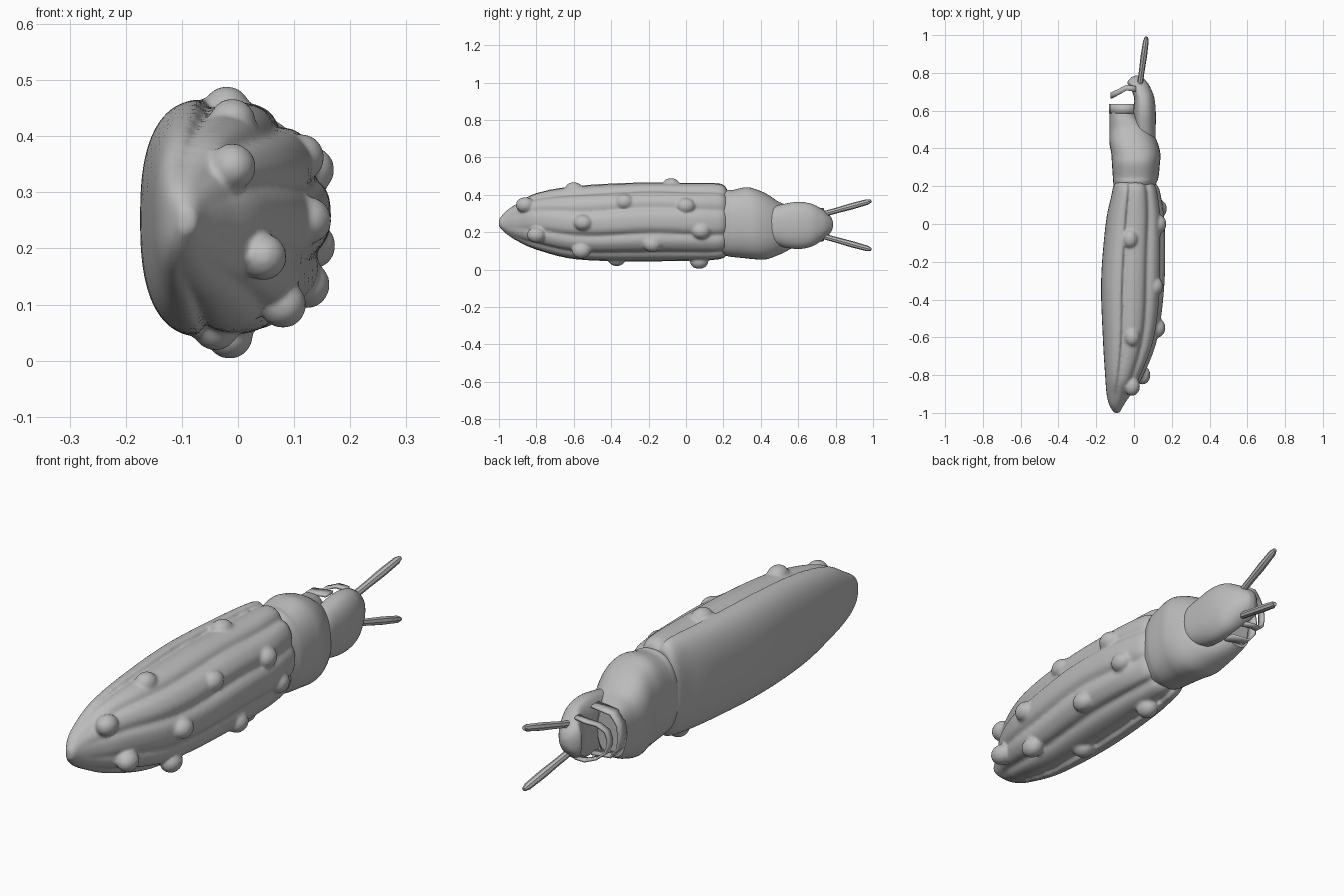
import bpy, bmesh, math
from mathutils import Vector

cube = bpy.data.objects.get("Cube")
if cube:
    bpy.data.objects.remove(cube, do_unlink=True)

grey = bpy.data.materials.new("plain grey")
grey.use_nodes = True
grey.diffuse_color = (0.5, 0.5, 0.5, 1)
grey.node_tree.nodes["Principled BSDF"].inputs["Base Color"].default_value = (0.5, 0.5, 0.5, 1)


def select_only(obj):
    bpy.ops.object.select_all(action='DESELECT')
    obj.select_set(True)
    bpy.context.view_layer.objects.active = obj


def finish(obj, angle=40):
    obj.data.materials.clear()
    obj.data.materials.append(grey)
    select_only(obj)
    bpy.ops.object.shade_smooth_by_angle(angle=math.radians(angle))


def add_mesh(name, bm):
    mesh = bpy.data.meshes.new(name)
    bm.to_mesh(mesh)
    bm.free()
    obj = bpy.data.objects.new(name, mesh)
    bpy.context.collection.objects.link(obj)
    return obj


def smooth_rows(rows, steps):
    """Catmull-Rom interpolation between stations."""
    rows = [Vector(r) for r in rows]
    out = []
    for i in range(len(rows) - 1):
        a, b, c = rows[max(i - 1, 0)], rows[i], rows[i + 1]
        d = rows[min(i + 2, len(rows) - 1)]
        for k in range(steps):
            t = k / steps
            out.append(0.5 * (2 * b + (c - a) * t + (2 * a - 5 * b + 4 * c - d) * t * t
                              + (3 * b - a - 3 * c + d) * t ** 3))
    return out + [rows[-1]]


def power(v, e):
    return math.copysign(abs(v) ** e, v)


def loft(name, stations, split, segments=48, ridge=0.0, steps=4, belly=0.85, back=0.85):
    """Loft along y; each station is y, x min, x max, z min, z max.
    split places the widest point of the section between x min and x max;
    belly and back set how boxy each side of it is."""
    bm = bmesh.new()
    rings = []
    for y, x0, x1, z0, z1 in smooth_rows(stations, steps):
        xc, zc, h = x0 + (x1 - x0) * split, (z0 + z1) / 2, (z1 - z0) / 2
        depth = ridge * min(1, (y + 1) / 0.2)
        ring = []
        for s in range(segments):
            a = 2 * math.pi * s / segments
            c, sn, k = math.cos(a), math.sin(a), 1.0
            if c >= -0.01:
                # rounded, slightly wandering ribs with grooves on the back
                k -= depth * (1 - abs(math.cos(5 * a + 0.2 * c * math.sin(9 * y)))) ** 1.5
            w, e = (x1 - xc, back) if c > 0 else (xc - x0, belly)
            ring.append(bm.verts.new((xc + w * k * power(c, e), y, zc + h * k * power(sn, e))))
        rings.append(ring)
    for r, q in zip(rings, rings[1:]):
        for s in range(segments):
            t = (s + 1) % segments
            bm.faces.new((r[s], r[t], q[t], q[s]))
    bm.faces.new(rings[0])
    bm.faces.new(rings[-1])
    bmesh.ops.recalc_face_normals(bm, faces=bm.faces)
    obj = add_mesh(name, bm)
    finish(obj)
    return obj


def rod(name, points, radii):
    """Round bar along a path."""
    curve = bpy.data.curves.new(name, 'CURVE')
    curve.dimensions = '3D'
    curve.bevel_depth = 1.0
    curve.bevel_resolution = 2
    curve.use_fill_caps = True
    spline = curve.splines.new('POLY')
    spline.points.add(len(points) - 1)
    for p, co, r in zip(spline.points, points, radii):
        p.co = (*co, 1)
        p.radius = r
    obj = bpy.data.objects.new(name, curve)
    bpy.context.collection.objects.link(obj)
    select_only(obj)
    bpy.ops.object.convert(target='MESH')
    finish(bpy.context.object)


def strap(name, half, width):
    """Flat band; the upper half of its path is mirrored about z = 0.24."""
    path = half + [(x, y, 0.48 - z) for x, y, z in reversed(half)]
    bm = bmesh.new()
    pairs = [[bm.verts.new((x, y + d, z)) for d in (-width / 2, width / 2)] for x, y, z in path]
    for p, q in zip(pairs, pairs[1:]):
        bm.faces.new((p[0], p[1], q[1], q[0]))
    band = add_mesh(name, bm)
    solid = band.modifiers.new("thickness", 'SOLIDIFY')
    solid.thickness = 0.01
    solid.offset = 0
    finish(band)


# Ribbed wing cases and belly
abdomen = loft("abdomen", [
    (-1.0, -.105, -.075, .23, .27), (-.96, -.13, -.055, .19, .315),
    (-.9, -.145, -.015, .15, .355), (-.8, -.153, .05, .105, .41),
    (-.6, -.165, .125, .055, .447), (-.3, -.174, .162, .042, .465),
    (0, -.15, .162, .045, .465), (.15, -.12, .142, .05, .465),
    (.2, -.11, .127, .06, .455), (.22, -.10, .105, .08, .43)],
    split=0.35, segments=120, ridge=0.10, steps=6, belly=0.77, back=0.9)

# Rounded knobs grown out of the wing cases: x, y, z
knobs = [(-.02, -.08, .447), (-.01, -.6, .425), (-.01, -.86, .345), (.112, -.33, .362),
         (.13, 0, .34), (.125, -.55, .25), (.132, .08, .205), (.045, -.8, .185),
         (.08, -.56, .1), (.122, -.18, .135), (-.04, -.37, .06), (-.015, .07, .045)]
parts = [abdomen]
for at in knobs:
    bpy.ops.mesh.primitive_uv_sphere_add(segments=20, ring_count=12, radius=0.042, location=at)
    bpy.context.object.scale = (1, 1.2, 1)
    parts.append(bpy.context.object)
select_only(abdomen)
for part in parts:
    part.select_set(True)
bpy.ops.object.join()
blend = abdomen.modifiers.new("blend", 'REMESH')
blend.mode = 'VOXEL'
blend.voxel_size = 0.007
soften = abdomen.modifiers.new("soften", 'SMOOTH')
soften.factor = 0.5
soften.iterations = 5
bpy.ops.object.convert(target='MESH')
finish(abdomen, 60)

# Collar-like thorax
loft("thorax", [
    (.17, -.1, .10, .09, .40), (.22, -.11, .12, .072, .425),
    (.25, -.112, .13, .067, .425), (.32, -.117, .137, .06, .44),
    (.37, -.12, .14, .055, .43), (.43, -.13, .125, .055, .405),
    (.5, -.13, .09, .08, .36), (.55, -.13, .04, .105, .345),
    (.59, -.13, 0, .13, .335)], split=0.5, belly=0.77)

# Hooded head, hollowed towards the mouth
loft("head", [
    (.44, .03, .095, .19, .29), (.455, .01, .112, .145, .33),
    (.52, 0, .115, .12, .35), (.6, 0, .115, .11, .362),
    (.67, 0, .107, .122, .352), (.72, -.02, .088, .15, .328),
    (.75, -.035, .07, .172, .308), (.775, -.015, .045, .2, .28),
    (.785, .005, .03, .225, .255)], split=0.4)

# Feelers, mirrored about the middle height
for side, name in ((1, "upper"), (-1, "lower")):
    path = [(.03 + .036 * t, .73 + .26 * t, .237 + side * (.058 + .072 * t))
            for t in (0, .3, .6, .92, 1)]
    rod(f"{name}_feeler", path, (.015, .015, .017, .015, .008))

# Mouth frame: rear strap and curved front rim
strap("mouth_strap", [(0, .61, .34), (-.09, .61, .33), (-.122, .61, .29), (-.128, .61, .25)], .05)
strap("mouth_rim", [(.01, .715, .325), (-.04, .722, .322), (-.08, .7, .31),
                    (-.11, .685, .285), (-.12, .68, .25)], .03)
